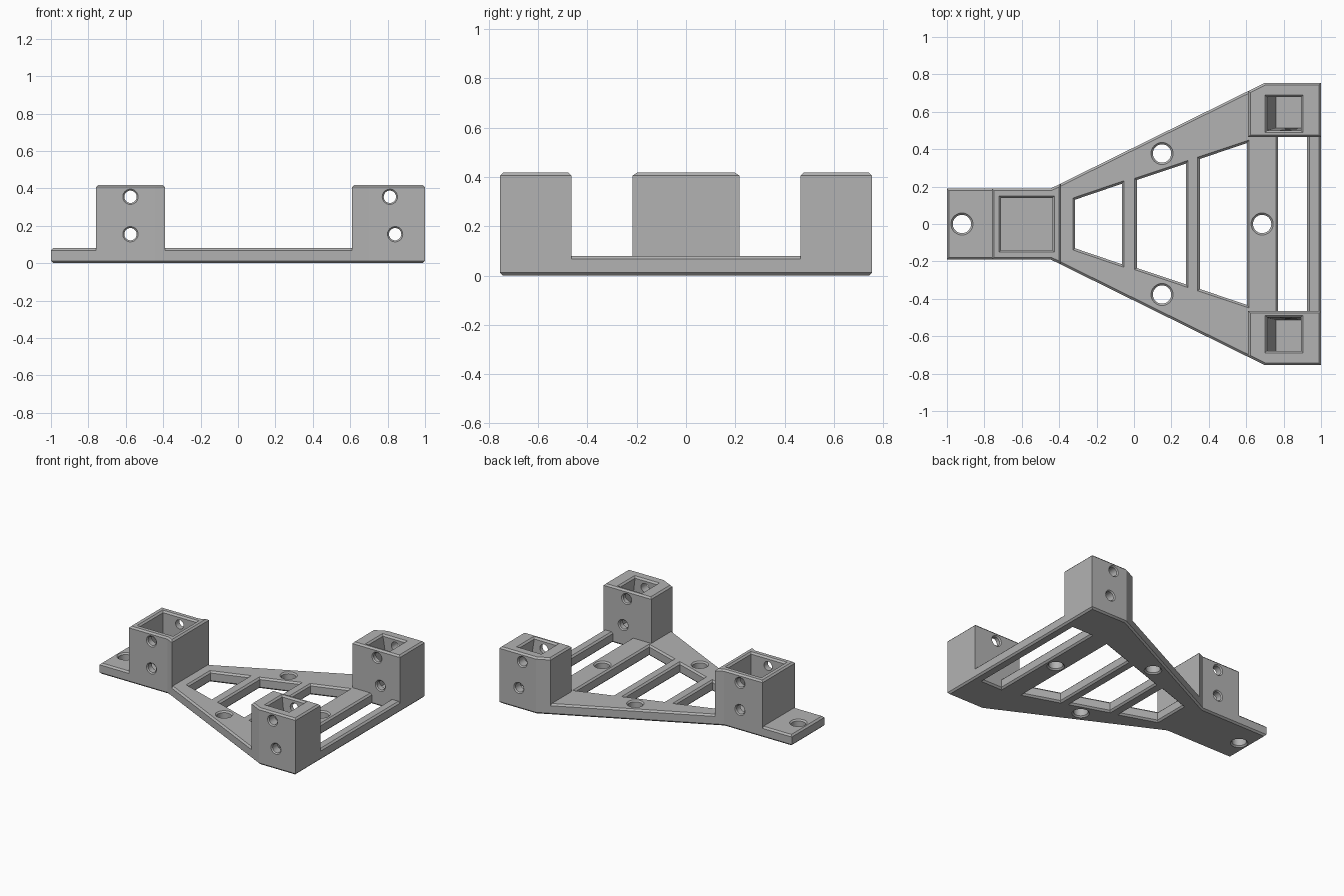
import bpy, bmesh, math
from mathutils import Vector, Matrix

if "Cube" in bpy.data.objects:
    bpy.data.objects.remove(bpy.data.objects["Cube"], do_unlink=True)

grey = bpy.data.materials.new("matte grey")
grey.use_nodes = True
grey.diffuse_color = (0.45, 0.45, 0.45, 1)
grey.node_tree.nodes["Principled BSDF"].inputs["Base Color"].default_value = grey.diffuse_color

CH = 0.012      # edge chamfer
PLATE = 0.08    # plate thickness
TOP = 0.418     # post height
UP = Matrix.Identity(4)


def grow(outline, d):
    """Offset a counter-clockwise outline outwards with mitred corners."""
    pts = [Vector(p) for p in outline]
    result = []
    for i, p in enumerate(pts):
        a, b = (p - pts[i - 1]).normalized(), (pts[(i + 1) % len(pts)] - p).normalized()
        na, nb = Vector((a.y, -a.x)), Vector((b.y, -b.x))
        result.append(p + (na + nb) * d / (1 + na.dot(nb)))
    return result


def loft(bm, outline, levels, matrix=UP):
    """Closed solid through levels of (height, growth, optional shift)."""
    rings = []
    for z, d, *shift in levels:
        s = shift[0] if shift else (0, 0)
        rings.append([bm.verts.new(matrix @ Vector((p.x + s[0], p.y + s[1], z)))
                      for p in grow(outline, d)])
    n = len(outline)
    bm.faces.new(rings[0][::-1])
    bm.faces.new(rings[-1])
    for lo, hi in zip(rings, rings[1:]):
        for i in range(n):
            j = (i + 1) % n
            bm.faces.new((lo[i], lo[j], hi[j], hi[i]))


def make(name, bm):
    bmesh.ops.recalc_face_normals(bm, faces=bm.faces)
    mesh = bpy.data.meshes.new(name)
    bm.to_mesh(mesh)
    bm.free()
    mesh.materials.append(grey)
    ob = bpy.data.objects.new(name, mesh)
    bpy.context.collection.objects.link(ob)
    return ob


def combine(target, other, operation):
    mod = target.modifiers.new(operation, "BOOLEAN")
    mod.operation, mod.object, mod.solver = operation, other, "EXACT"
    bpy.context.view_layer.objects.active = target
    bpy.ops.object.modifier_apply(modifier=mod.name)
    bpy.data.objects.remove(other, do_unlink=True)


def circle(x, y, r, n=32):
    return [(x + r * math.cos(math.tau * i / n), y + r * math.sin(math.tau * i / n))
            for i in range(n)]


def mirrored(half):
    """Complete an outline from its -y half, listed from left to right."""
    return half + [(x, -y) for x, y in reversed(half)]


def flared(lo, hi, c=CH):
    """Cutter levels that chamfer both mouths of a hole."""
    e = 0.02
    return [(lo - e, c + e), (lo + c, 0), (hi - c, 0), (hi + e, c + e)]


# Base plate
bm = bmesh.new()
body = mirrored([(-1, -0.19), (-0.445, -0.19), (0.7, -0.755), (1, -0.755)])
loft(bm, body, [(0, -CH), (CH, 0), (PLATE - CH, 0), (PLATE, -CH)])
bracket = make("bracket", bm)

# Windows and vertical screw holes in the plate
bm = bmesh.new()
for x0, y0, x1, y1 in ((-0.315, 0.13, -0.065, 0.215), (0.015, 0.235, 0.277, 0.323),
                       (0.352, 0.348, 0.603, 0.432), (0.77, 0.465, 0.925, 0.465)):
    loft(bm, mirrored([(x0, -y0), (x1, -y1)]), flared(0, PLATE))
for x, y in ((-0.92, 0), (0.15, 0.377), (0.15, -0.377), (0.685, 0)):
    loft(bm, circle(x, y, 0.049), flared(0, PLATE, 0.01))
combine(bracket, make("plate_cutter", bm), "DIFFERENCE")

# Posts, flush with the plate's sides
bm = bmesh.new()
levels = [(PLATE / 2, 0), (TOP - CH, 0), (TOP, -CH)]
slope_y = lambda x: 0.19 + (x + 0.445) * 0.565 / 1.145
loft(bm, mirrored([(-0.76, -0.19), (-0.445, -0.19), (-0.39, -slope_y(-0.39))]), levels)
right = [(0.61, -slope_y(0.61)), (0.7, -0.755), (1, -0.755), (1, -0.465), (0.61, -0.465)]
left = [(x, -y) for x, y in reversed(right)]
for outline in (right, left):
    loft(bm, outline, levels)
combine(bracket, make("posts", bm), "UNION")

# Sockets: a straight one in the single post, leaning ones in the corner posts
bm = bmesh.new()
mouth = lambda lean: [(PLATE, 0, lean), (TOP - CH, 0), (TOP + 0.02, CH + 0.02)]
loft(bm, mirrored([(-0.71, -0.138), (-0.437, -0.138)]), mouth((0, 0)))
for side in (-1, 1):
    ys = sorted((side * 0.5, side * 0.678))
    box = [(0.712, ys[0]), (0.892, ys[0]), (0.892, ys[1]), (0.712, ys[1])]
    loft(bm, box, mouth((0.046, side * 0.012)))
combine(bracket, make("socket_cutter", bm), "DIFFERENCE")

# Cross holes through the post walls
bm = bmesh.new()
along_y = Matrix.Rotation(math.pi / 2, 4, "X")
for z, corner_x in ((0.355, 0.812), (0.155, 0.84)):
    loft(bm, circle(-0.575, z, 0.033), flared(-0.19, 0.19, 0.008), along_y)
    for lo, hi in ((-0.755, -0.465), (0.465, 0.755)):
        loft(bm, circle(corner_x, z, 0.033), flared(lo, hi, 0.008), along_y)
combine(bracket, make("cross_hole_cutter", bm), "DIFFERENCE")

# Crisp edges, round holes
bpy.ops.object.select_all(action="DESELECT")
bracket.select_set(True)
bpy.context.view_layer.objects.active = bracket
bpy.ops.object.shade_smooth_by_angle(angle=math.radians(25))
